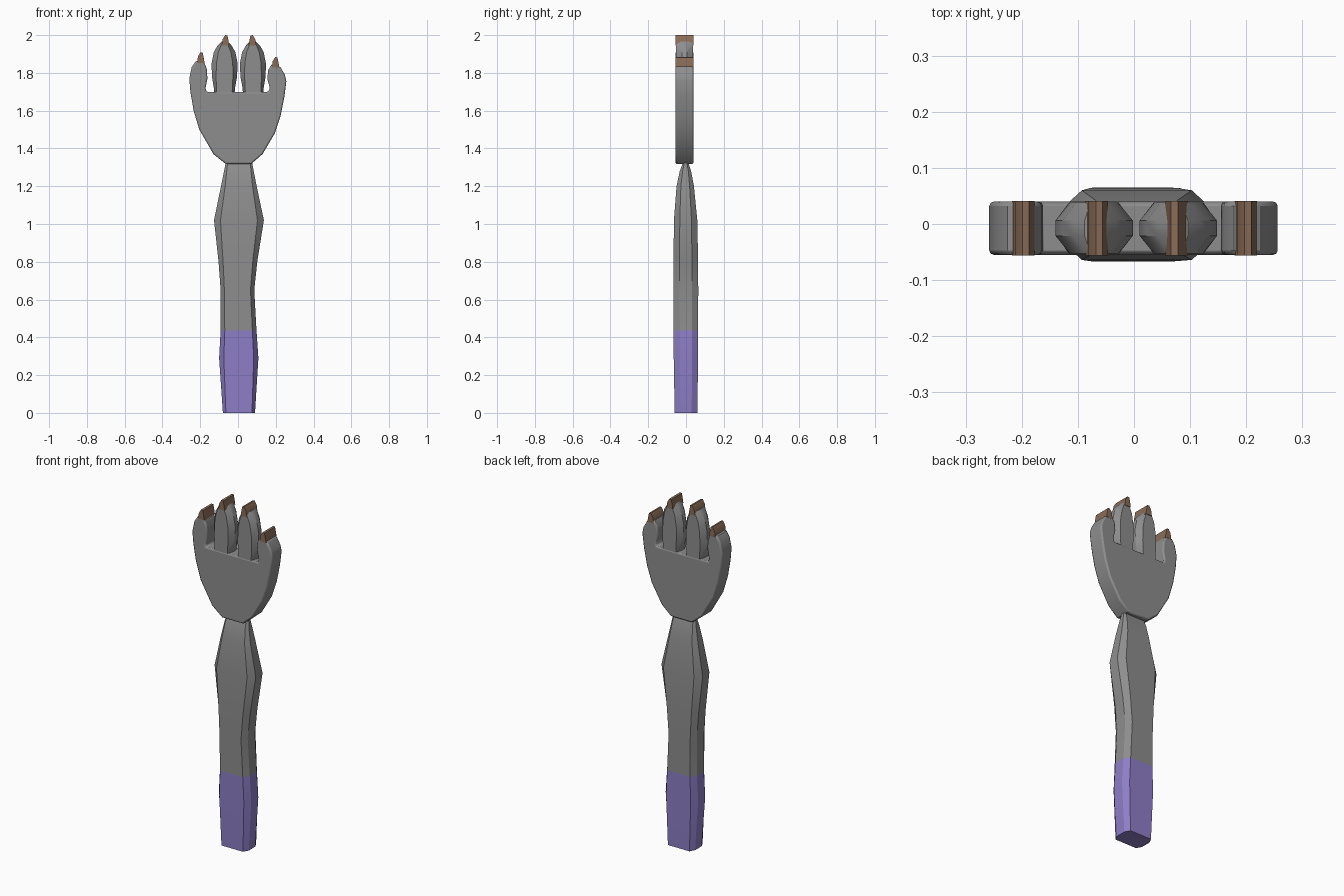
import bpy, bmesh, math

if "Cube" in bpy.data.objects:
    bpy.data.objects.remove(bpy.data.objects["Cube"])


def material(name, rgb):
    m = bpy.data.materials.new(name)
    m.diffuse_color = (*rgb, 1)
    m.use_nodes = True
    m.node_tree.nodes["Principled BSDF"].inputs["Base Color"].default_value = m.diffuse_color
    return m


GREY = material("grey", (0.27, 0.27, 0.27))
PURPLE = material("purple", (0.27, 0.21, 0.57))
BROWN = material("brown", (0.25, 0.15, 0.095))
Y0, Y1 = -0.055, 0.04          # front and back of the flat paw


def finish(name, bm, mats, bevel=0):
    bmesh.ops.recalc_face_normals(bm, faces=bm.faces)
    me = bpy.data.meshes.new(name)
    bm.to_mesh(me)
    bm.free()
    for m in mats:
        me.materials.append(m)
    ob = bpy.data.objects.new(name, me)
    bpy.context.collection.objects.link(ob)
    if bevel:
        b = ob.modifiers.new("bevel", 'BEVEL')
        b.width, b.segments = bevel, 2
        b.limit_method, b.angle_limit = 'ANGLE', math.radians(60)
    bpy.ops.object.select_all(action='DESELECT')
    ob.select_set(True)
    bpy.context.view_layer.objects.active = ob
    bpy.ops.object.shade_smooth_by_angle(angle=math.radians(25))
    return ob


def loft(rings):
    """Skin a stack of rings with equal point counts and cap both ends."""
    bm = bmesh.new()
    rows = [[bm.verts.new(p) for p in r] for r in rings]
    n = len(rows[0])
    for a, b in zip(rows, rows[1:]):
        for i in range(n):
            j = (i + 1) % n
            bm.faces.new((a[i], a[j], b[j], b[i]))
    bm.faces.new(rows[0][::-1])
    bm.faces.new(rows[-1])
    return bm


def plate(name, outline, mat, y0=Y0, y1=Y1, bevel=0):
    """Extrude an x-z outline through the depth of the paw."""
    bm = loft([[(x, y, z) for x, z in outline] for y in (y0, y1)])
    return finish(name, bm, [mat], bevel)


def section(x0, x1, y0, y1, z, cx, cy):
    """Rectangle with chamfered corners."""
    return [(x0 + cx, y0, z), (x1 - cx, y0, z), (x1, y0 + cy, z), (x1, y1 - cy, z),
            (x1 - cx, y1, z), (x0 + cx, y1, z), (x0, y1 - cy, z), (x0, y0 + cy, z)]


# handle: z, left, right, front, back, side chamfer
stations = [
    (0.00, -0.080, 0.090, -0.060, 0.060, 0.016),
    (0.29, -0.100, 0.108, -0.065, 0.064, 0.025),
    (0.435, -0.092, 0.098, -0.065, 0.064, 0.022),
    (0.65, -0.092, 0.086, -0.067, 0.065, 0.020),
    (0.80, -0.103, 0.102, -0.066, 0.064, 0.024),
    (1.02, -0.127, 0.137, -0.064, 0.060, 0.034),
    (1.20, -0.090, 0.099, -0.050, 0.042, 0.022),
    (1.28, -0.074, 0.083, -0.033, 0.027, 0.014),
    (1.325, -0.065, 0.075, -0.016, 0.012, 0.010)]
bm = loft([section(l, r, f, b, z, c, (b - f) * 0.25) for z, l, r, f, b, c in stations])
handle = finish("handle", bm, [GREY, PURPLE])
for p in handle.data.polygons:             # purple grip below the wrap line
    p.material_index = 1 if p.center.z < 0.43 else 0

# palm with the two outer fingers
palm = [(-0.065, 1.318), (0.07, 1.318), (0.13, 1.37), (0.195, 1.48), (0.225, 1.57),
        (0.245, 1.67), (0.256, 1.755), (0.248, 1.79), (0.225, 1.83), (0.20, 1.845),
        (0.178, 1.845), (0.160, 1.815), (0.155, 1.77), (0.168, 1.72), (0.162, 1.70),
        (-0.168, 1.70), (-0.172, 1.72), (-0.162, 1.77), (-0.165, 1.82),
        (-0.18, 1.86), (-0.20, 1.868), (-0.225, 1.86), (-0.245, 1.83), (-0.258, 1.77),
        (-0.252, 1.70), (-0.235, 1.60), (-0.205, 1.50), (-0.13, 1.37)]
plate("palm", palm, GREY, bevel=0.008)

# inner fingers: faceted, widest near the middle
finger = [(1.66, 0.028, 0.130, 0.012), (1.72, 0.024, 0.136, 0.014),
          (1.78, 0.013, 0.146, 0.022), (1.85, 0.010, 0.148, 0.026),
          (1.91, 0.022, 0.136, 0.024), (1.945, 0.042, 0.116, 0.018),
          (1.965, 0.060, 0.096, 0.010)]
for side, shift in (("left", -0.008), ("right", 0.003)):
    s = -1 if side == "left" else 1
    rings = []
    for z, a, b, c in finger:
        x0, x1 = sorted((s * a, s * b))
        if s < 0:
            x0, x1 = x0 + 0.008, x1 + 0.008
        rings.append(section(x0, x1, Y0 + 0.002, Y1 - 0.002, z, c, 0.032))
    finish(side + "_inner_finger", loft(rings), [GREY])

# claws: curved wedges running the full depth, leaning inward
claw = [(-0.020, -0.012), (0.020, -0.012), (0.016, 0.012), (0.010, 0.042),
        (-0.002, 0.044), (-0.015, 0.022)]
for name, x, z, s in (("left_outer_claw", -0.197, 1.865, 1),
                      ("left_inner_claw", -0.066, 1.956, 1),
                      ("right_inner_claw", 0.076, 1.956, -1),
                      ("right_outer_claw", 0.199, 1.84, 1)):
    plate(name, [(x + s * a, z + b) for a, b in claw], BROWN, Y0 - 0.001, Y1 + 0.001)
